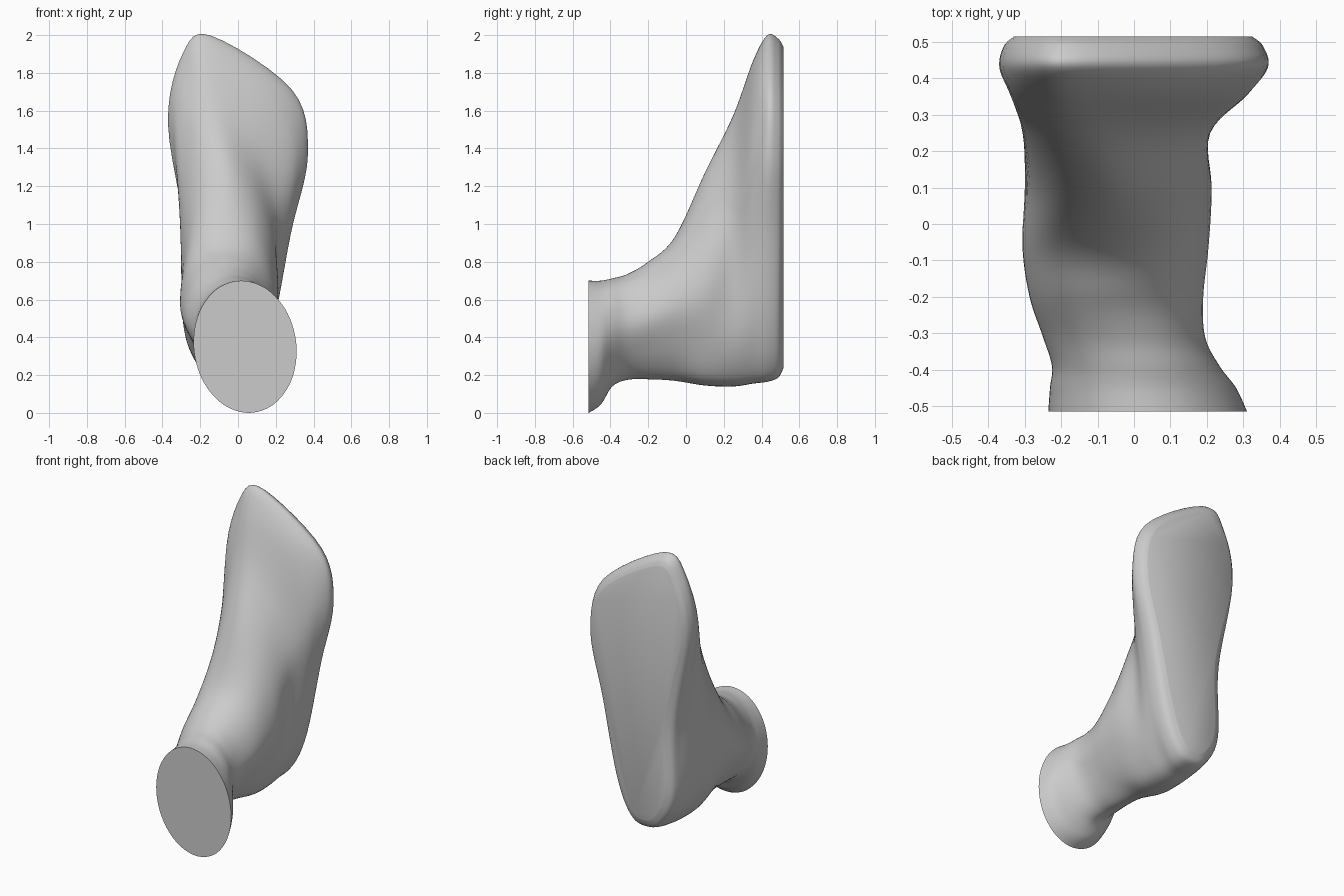
import bpy, bmesh
from math import sin, cos, pi
from mathutils import Vector

if "Cube" in bpy.data.objects:
    bpy.data.objects.remove(bpy.data.objects["Cube"])


def leg_ring(y, xl, xr, zb, zt, pinch, lean):
    """Oval section, narrowed towards the tendon side (low z)."""
    ring = []
    for i in range(12):
        a = 2 * pi * i / 12
        x = (xl + xr) / 2 - lean * cos(a)
        x += (xr - xl) / 2 * sin(a) * (1 - pinch * max(0, cos(a)))
        ring.append(Vector((x, y, (zb + zt) / 2 - (zt - zb) / 2 * cos(a))))
    return ring


def foot_ring(y, *pts):
    """Section through twelve points, from the heel round by the outer side."""
    return [Vector((x, y, z)) for x, z in pts]


def spline(p, steps, closed):
    """Smooth curve through the points."""
    n, out = len(p), []
    get = (lambda i: p[i % n]) if closed else (lambda i: p[max(0, min(n - 1, i))])
    for i in range(n if closed else n - 1):
        a, b, c, d = (get(i + k) for k in (-1, 0, 1, 2))
        for s in range(steps):
            t = s / steps
            out.append(0.5 * (2 * b + (c - a) * t + (2 * a - 5 * b + 4 * c - d) * t * t
                              + (3 * b - a - 3 * c + d) * t ** 3))
    if not closed:
        out.append(p[-1].copy())
    return out


# Ankle sections: y, left, right, bottom, top, pinch, lean
rings = [leg_ring(*r) for r in (
    (-.515, -.235, .31, 0, .70, 0, -.02),
    (-.45, -.23, .28, .045, .70, .03, -.02),
    (-.39, -.225, .235, .14, .712, .1, -.01),
    (-.31, -.25, .195, .175, .735, .22, 0),
    (-.20, -.285, .19, .178, .80, .35, -.01),
    (-.06, -.305, .205, .17, .93, .3, -.01))]

# Foot sections, from instep to the widest outline
rings += [
    foot_ring(.10, (-.05, .145), (.07, .19), (.16, .38), (.213, .62), (.18, .89), (.08, 1.13),
              (-.06, 1.27), (-.19, 1.19), (-.27, .95), (-.3, .65), (-.27, .38), (-.16, .19)),
    foot_ring(.25, (-.05, .14), (.07, .19), (.165, .4), (.2, .75), (.2, 1.1), (.09, 1.39),
              (-.1, 1.57), (-.23, 1.5), (-.3, 1.2), (-.3, .8), (-.275, .4), (-.165, .19)),
    foot_ring(.355, (-.05, .155), (.07, .205), (.18, .45), (.25, .87), (.31, 1.36), (.17, 1.68),
              (-.14, 1.86), (-.26, 1.78), (-.34, 1.52), (-.29, .9), (-.27, .4), (-.165, .2))]
outline = foot_ring(.43, (-.05, .165), (.07, .21), (.18, .45), (.28, .95), (.368, 1.37), (.28, 1.71),
                    (-.14, 1.99), (-.29, 1.9), (-.37, 1.53), (-.27, .9), (-.265, .42), (-.165, .215))
# Flat sole, inset with a hollow at the arch
sole = foot_ring(.515, (-.05, .235), (.04, .28), (.12, .48), (.23, .95), (.325, 1.37), (.24, 1.68),
                 (-.14, 1.93), (-.26, 1.85), (-.33, 1.53), (-.2, .92), (-.2, .46), (-.13, .28))
edge = [a.lerp(b, .3) for a, b in zip(outline, sole)]
for v in edge:
    v.y = .488
rings += [outline, edge, sole]

# Loft the sections lengthwise, then around
paths = [spline([r[i] for r in rings], 6, False) for i in range(12)]
loops = [spline(list(r), 6, True) for r in zip(*paths)]

bm = bmesh.new()
grid = [[bm.verts.new(p) for p in loop] for loop in loops]
n = len(grid[0])
for a, b in zip(grid, grid[1:]):
    for i in range(n):
        j = (i + 1) % n
        bm.faces.new((a[i], a[j], b[j], b[i]))
# Flat caps at the cut ankle and the sole
bm.faces.new(grid[0])
bm.faces.new(grid[-1])
bmesh.ops.recalc_face_normals(bm, faces=bm.faces)
mesh = bpy.data.meshes.new("foot")
bm.to_mesh(mesh)
bm.free()
foot = bpy.data.objects.new("foot", mesh)
bpy.context.collection.objects.link(foot)
bpy.context.view_layer.objects.active = foot
foot.select_set(True)
bpy.ops.object.shade_smooth_by_angle(angle=0.7)
